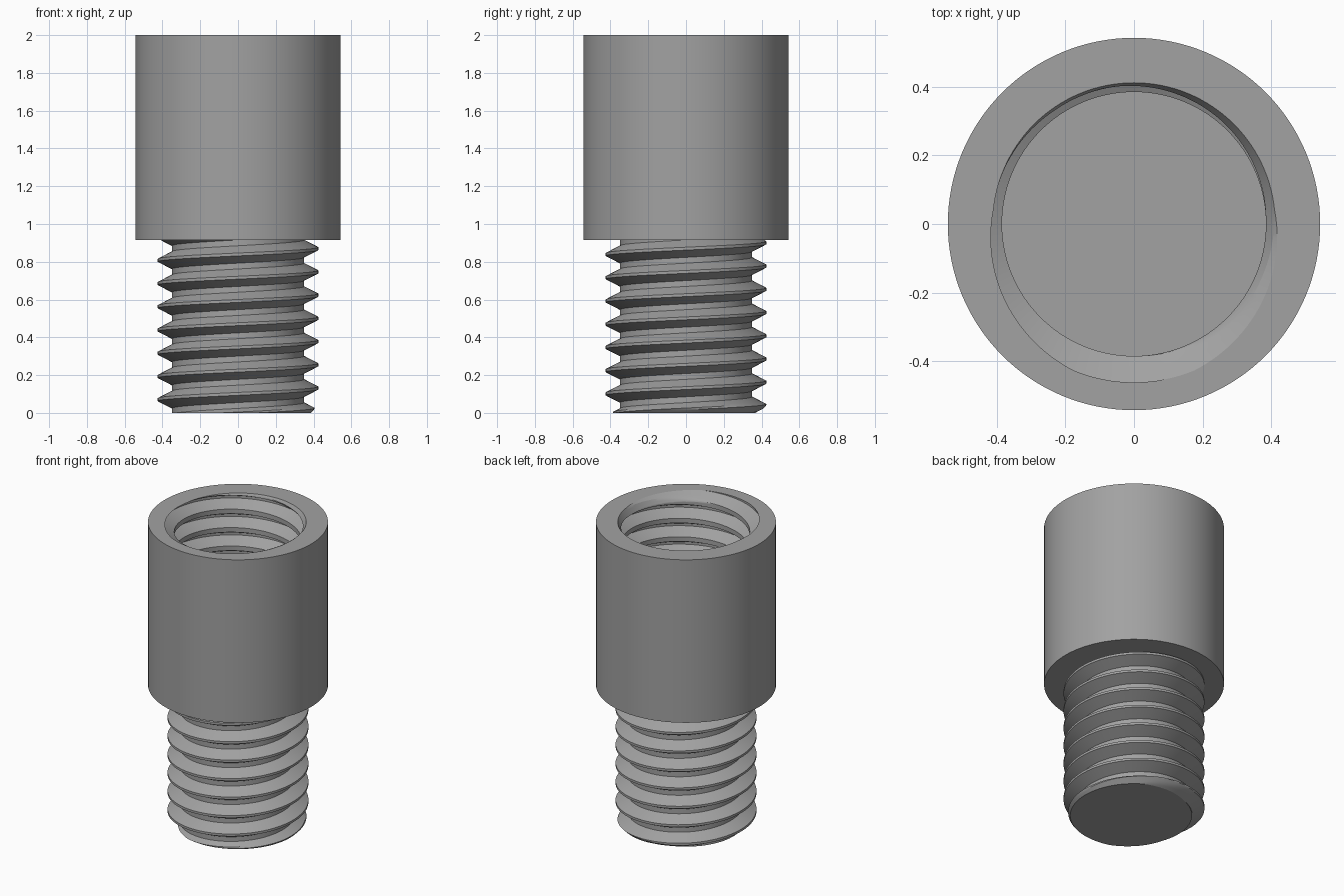
import bpy, bmesh, math

if "Cube" in bpy.data.objects:
    bpy.data.objects.remove(bpy.data.objects["Cube"])

PITCH = 0.123
COLS = 128
# one pitch of thread: (offset from crest centre in pitches, share of thread depth)
THREAD = [(-0.5, 0), (-0.375, 0), (-0.0625, 1), (0.0625, 1), (0.375, 0), (0.5, 0)]
SPLIT = 4

steel = bpy.data.materials.new("steel grey")
steel.diffuse_color = (0.36, 0.36, 0.36, 1)
steel.use_nodes = True
steel.node_tree.nodes["Principled BSDF"].inputs["Base Color"].default_value = steel.diffuse_color


def thread_share(u):
    """Thread depth share at u pitches from the crest centre."""
    u = (u + 0.5) % 1 - 0.5
    for (a, fa), (b, fb) in zip(THREAD, THREAD[1:]):
        if a <= u <= b:
            return fa + (fb - fa) * (u - a) / (b - a)
    return 0


def helix_rows(angle, crest_z, crest_angle, z0, z1, root, depth, limit):
    """Profile of a right-handed thread at one angle, cut off at z0 and z1."""
    centre = crest_z + PITCH * (angle - crest_angle) / math.tau
    first = math.floor((z0 - crest_z) / PITCH) - 3
    last = math.ceil((z1 - crest_z) / PITCH) + 3
    rows = []
    for k in range(first, last):
        for (a, _), (b, _) in zip(THREAD, THREAD[1:]):
            for s in range(SPLIT):
                z = centre + PITCH * (k + a + (b - a) * s / SPLIT)
                z = min(max(z, z0), z1)
                r = root + depth * thread_share((z - centre) / PITCH)
                rows.append((limit(r, z), z))
    return rows


def sweep(name, profile):
    """Turn a profile that may vary with the angle into a round part."""
    bm = bmesh.new()
    columns = []
    for i in range(COLS + 1):
        t = math.tau * i / COLS
        columns.append([bm.verts.new((r * math.cos(t), r * math.sin(t), z))
                        for r, z in profile(t)])
    for c, d in zip(columns, columns[1:]):
        for j in range(len(c) - 1):
            bm.faces.new((c[j], d[j], d[j + 1], c[j + 1]))
    bmesh.ops.remove_doubles(bm, verts=bm.verts, dist=1e-5)
    bmesh.ops.recalc_face_normals(bm, faces=bm.faces)
    mesh = bpy.data.meshes.new(name)
    bm.to_mesh(mesh)
    bm.free()
    mesh.materials.append(steel)
    ob = bpy.data.objects.new(name, mesh)
    bpy.context.collection.objects.link(ob)
    bpy.context.view_layer.objects.active = ob
    ob.select_set(True)
    bpy.ops.object.shade_smooth_by_angle(angle=math.radians(25))
    ob.select_set(False)


# threaded stud with a small lead-in chamfer at its foot
def stud(t):
    rows = helix_rows(t, 0.07, math.pi, 0, 0.915, 0.35, 0.075,
                      lambda r, z: min(r, 0.385 + z))
    return [(0, 0)] + rows


# round head with a threaded blind hole, slightly flared at the mouth
def head(t):
    rows = helix_rows(t, 2.0, -math.pi / 2, 1.085, 2, 0.385, 0.077,
                      lambda r, z: max(r, 0.412 - 0.6 * (2 - z)))
    return [(0, 0.915), (0.543, 0.915), (0.543, 2)] + rows[::-1] + [(0, 1.085)]


sweep("threaded_stud", stud)
sweep("socket_head", head)
